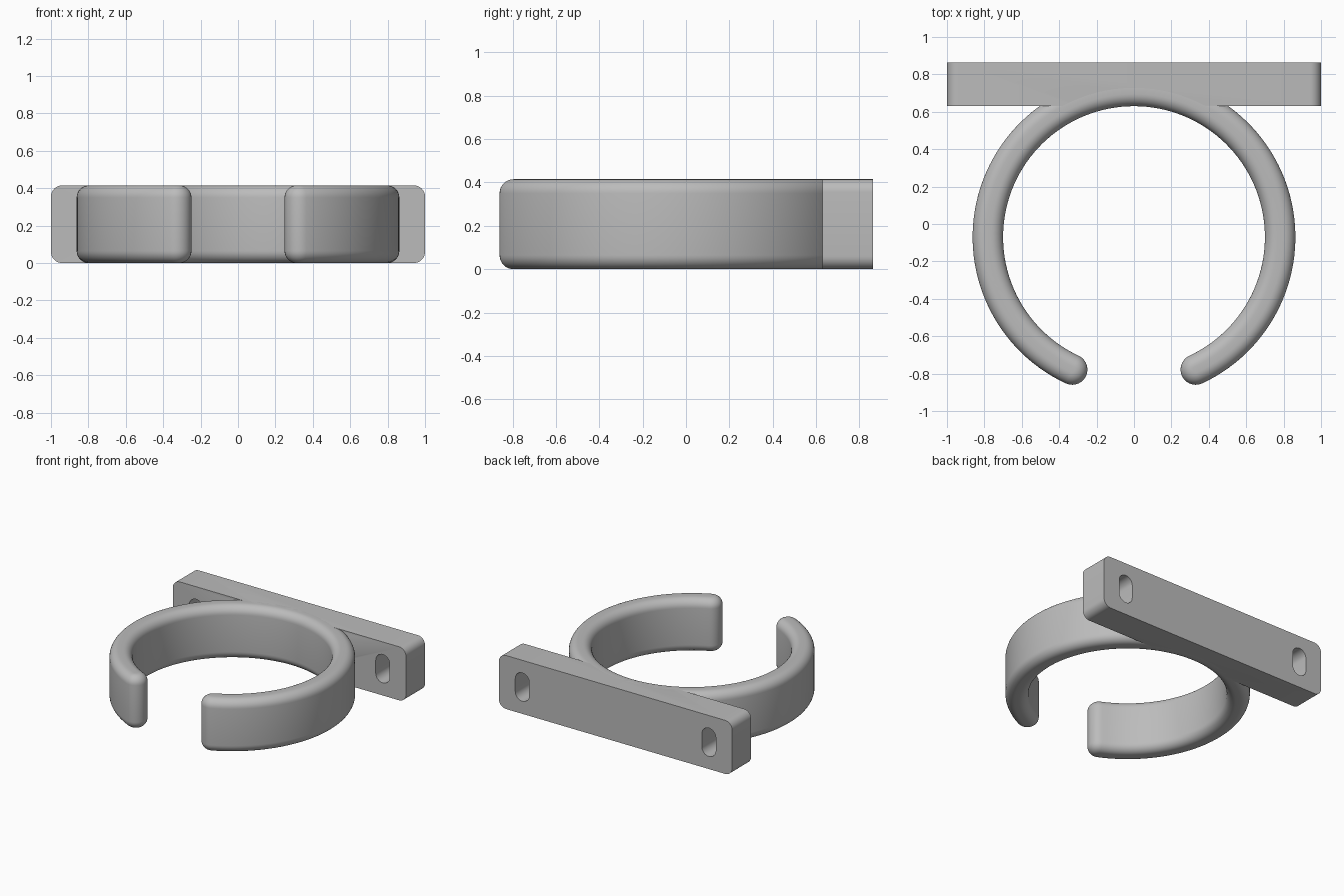
import bpy
import bmesh
from math import sin, cos, pi, radians

HEIGHT = 0.415
CENTRE_Y = -0.07
INNER, OUTER = 0.70, 0.863
FILLET = 0.065
FRONT, BACK = 0.63, 0.863

cube = bpy.data.objects.get("Cube")
if cube:
    bpy.data.objects.remove(cube)

grey = bpy.data.materials.new("grey_plastic")
grey.use_nodes = True
colour = (0.5, 0.5, 0.5, 1)
grey.diffuse_color = colour
grey.node_tree.nodes["Principled BSDF"].inputs["Base Color"].default_value = colour


def make_object(name, bm):
    bmesh.ops.recalc_face_normals(bm, faces=bm.faces)
    mesh = bpy.data.meshes.new(name)
    bm.to_mesh(mesh)
    bm.free()
    mesh.materials.append(grey)
    obj = bpy.data.objects.new(name, mesh)
    bpy.context.collection.objects.link(obj)
    return obj


def smooth(obj):
    bpy.ops.object.select_all(action="DESELECT")
    bpy.context.view_layer.objects.active = obj
    obj.select_set(True)
    bpy.ops.object.shade_smooth_by_angle(angle=radians(35))


def skin(bm, loops):
    """Join successive closed loops with quads."""
    for a, b in zip(loops, loops[1:]):
        for i in range(len(a)):
            j = (i + 1) % len(a)
            bm.faces.new((a[i], a[j], b[j], b[i]))


def fillet_levels(steps=8):
    """Inset and height pairs from the bottom fillet up to the top one."""
    arc = [(FILLET * (1 - sin(t)), FILLET * (1 - cos(t)))
           for t in (pi / 2 * i / steps for i in range(steps + 1))]
    return arc + [(d, HEIGHT - z) for d, z in reversed(arc)]


def clip_outline(inset, gap=radians(25), steps=112, tip_steps=14):
    """Open ring outline with round ends, shrunk by the inset."""
    mid, half = (INNER + OUTER) / 2, (OUTER - INNER) / 2 - inset
    start, end = -pi / 2 + gap, 1.5 * pi - gap
    angles = [start + (end - start) * i / steps for i in range(steps + 1)]
    points = [((mid + half) * cos(a), (mid + half) * sin(a)) for a in angles]

    def tip(angle, turn):
        for i in range(1, tip_steps):
            t = turn + pi * i / tip_steps
            points.append((mid * cos(angle) + half * cos(t),
                           mid * sin(angle) + half * sin(t)))

    tip(end, end)
    points += [((mid - half) * cos(a), (mid - half) * sin(a))
               for a in reversed(angles)]
    tip(start, start + pi)
    # rotate the list so that mirrored points pair up across the ring width
    k = tip_steps // 2
    return points[-k:] + points[:-k]


# Open ring clip with rounded edges
bm = bmesh.new()
loops = [[bm.verts.new((x, y + CENTRE_Y, z)) for x, y in clip_outline(d)]
         for d, z in fillet_levels()]
skin(bm, loops)
for loop in (loops[0], loops[-1]):
    n = len(loop)
    # first vertex is the middle of one tip, vertex n/2 the middle of the other
    for i in range(n // 2):
        face = [loop[i], loop[i + 1], loop[-i - 1], loop[-i]]
        face = list(dict.fromkeys(face))
        if len(face) > 2:
            bm.faces.new(face)
ring = make_object("ring_clip", bm)
smooth(ring)


def rounded_prism(name, cx, width, height, radius, y0, y1, steps=8):
    """Rounded rectangle in x and z, extruded along y."""
    bm = bmesh.new()
    outline = []
    corners = ((1, 1), (-1, 1), (-1, -1), (1, -1))
    for q, (sx, sz) in enumerate(corners):
        for i in range(steps + 1):
            t = pi / 2 * (q + i / steps)
            outline.append((cx + sx * (width / 2 - radius) + radius * cos(t),
                            HEIGHT / 2 + sz * (height / 2 - radius) + radius * sin(t)))
    ends = [[bm.verts.new((x, y, z)) for x, z in outline] for y in (y0, y1)]
    skin(bm, ends)
    for end in ends:
        bm.faces.new(end)
    bmesh.ops.remove_doubles(bm, verts=bm.verts, dist=0.0001)
    return make_object(name, bm)


# Mounting plate
plate = rounded_prism("mounting_plate", 0, 2, HEIGHT, 0.06, FRONT, BACK)

# Cutters: two screw slots and the flared bore of the ring
cutters = [rounded_prism(side + "_slot_cutter", x, 0.12, 0.22, 0.0599,
                         FRONT - 0.1, BACK + 0.1)
           for side, x in (("left", 0.8), ("right", -0.8))]
bm = bmesh.new()
profile = [(INNER + d + 0.002, z) for d, z in fillet_levels()]
profile = [(profile[0][0], -0.1)] + profile + [(profile[-1][0], HEIGHT + 0.1)]
sides = 144
bore = [[bm.verts.new((r * cos(2 * pi * i / sides),
                       r * sin(2 * pi * i / sides) + CENTRE_Y, z))
         for i in range(sides)] for r, z in profile]
skin(bm, bore)
bm.faces.new(bore[0])
bm.faces.new(bore[-1])
cutters.append(make_object("bore_cutter", bm))

for cutter in cutters:
    cutter.hide_render = True
    cutter.hide_set(True)
    cutter.display_type = "WIRE"
    cut = plate.modifiers.new(cutter.name, "BOOLEAN")
    cut.operation = "DIFFERENCE"
    cut.solver = "EXACT"
    cut.object = cutter

# Apply the cuts, then drop the cutters
depsgraph = bpy.context.evaluated_depsgraph_get()
plate_mesh = bpy.data.meshes.new_from_object(plate.evaluated_get(depsgraph))
plate.modifiers.clear()
plate.data = plate_mesh
for cutter in cutters:
    bpy.data.objects.remove(cutter)
smooth(plate)
